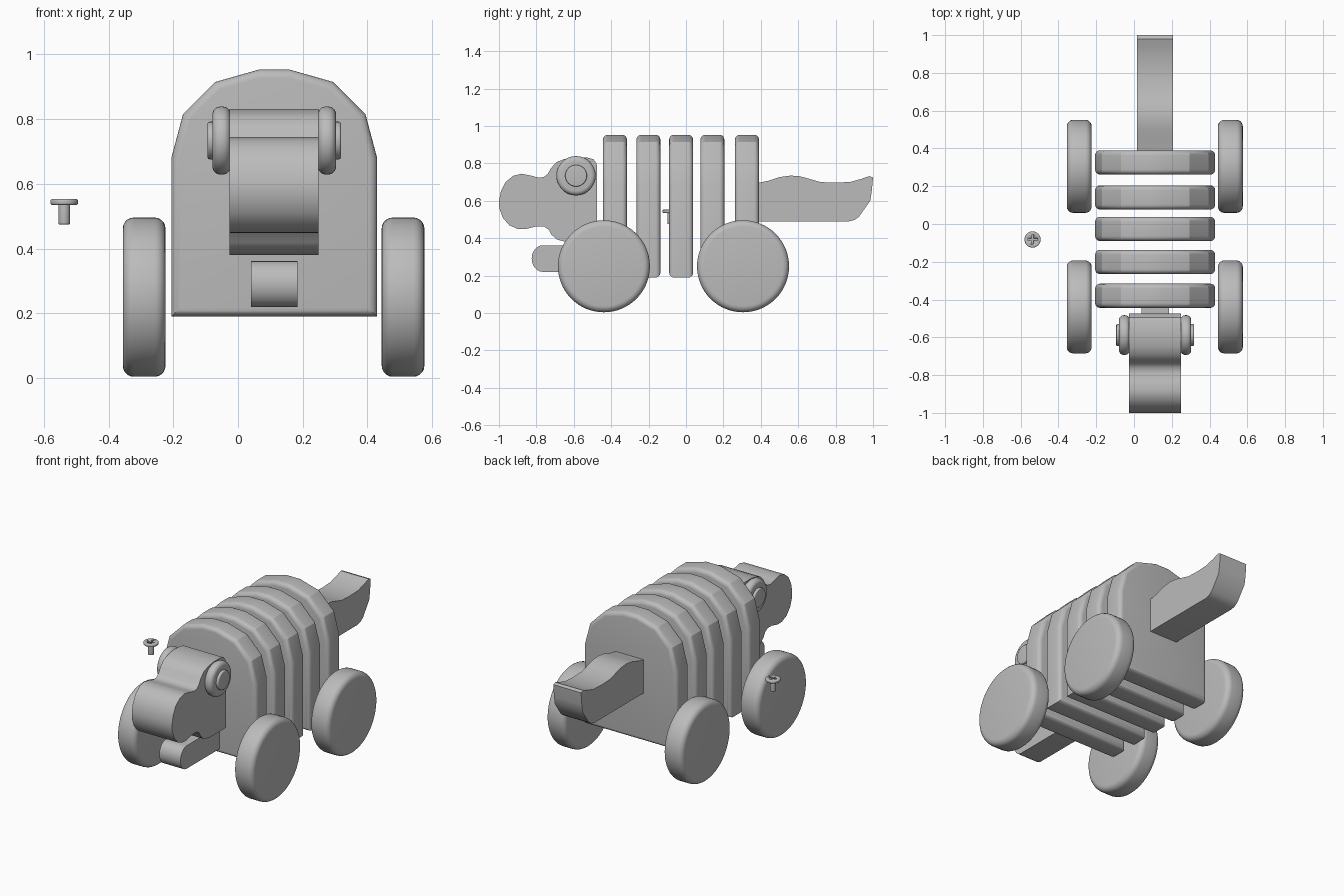
import bpy, bmesh, math
from mathutils import Matrix

cube = bpy.data.objects.get("Cube")
if cube:
    bpy.data.objects.remove(cube, do_unlink=True)

grey = bpy.data.materials.new("light grey")
grey.use_nodes = True
grey.diffuse_color = (0.5, 0.5, 0.5, 1)
grey.node_tree.nodes["Principled BSDF"].inputs["Base Color"].default_value = (0.5, 0.5, 0.5, 1)

MID = 0.112  # x of the toy's centre plane


def finish(name, bm, angle=35):
    bmesh.ops.recalc_face_normals(bm, faces=bm.faces)
    mesh = bpy.data.meshes.new(name)
    bm.to_mesh(mesh)
    bm.free()
    mesh.materials.append(grey)
    obj = bpy.data.objects.new(name, mesh)
    bpy.context.collection.objects.link(obj)
    bpy.ops.object.select_all(action='DESELECT')
    obj.select_set(True)
    bpy.context.view_layer.objects.active = obj
    bpy.ops.object.shade_smooth_by_angle(angle=math.radians(angle))
    return obj


def extrude_profile(bm, points, depth):
    """Fill the 3D points and push the face along depth."""
    face = bm.faces.new([bm.verts.new(p) for p in points])
    new = bmesh.ops.extrude_face_region(bm, geom=[face])["geom"]
    bmesh.ops.translate(bm, vec=depth, verts=[v for v in new if isinstance(v, bmesh.types.BMVert)])


def side_part(name, outline, width):
    """Side outline (y, z) extruded across the centre plane."""
    bm = bmesh.new()
    extrude_profile(bm, [(MID - width / 2, y, z) for y, z in outline], (width, 0, 0))
    return finish(name, bm)


def disc(name, centre, radius, thick, bevel, axis='X', sides=48):
    bm = bmesh.new()
    bmesh.ops.create_cone(bm, cap_ends=True, segments=sides, radius1=radius, radius2=radius, depth=thick)
    rims = [e for e in bm.edges if any(len(f.verts) > 4 for f in e.link_faces)]
    bmesh.ops.bevel(bm, geom=rims, offset=bevel, segments=5, profile=0.5, affect='EDGES')
    if axis == 'X':
        bm.transform(Matrix.Rotation(math.pi / 2, 4, 'Y'))
    bm.transform(Matrix.Translation(centre))
    return finish(name, bm)


# Body: five arched slabs with rounded rims
arch = [(0.318, 0.19), (0.318, 0.68), (0.282, 0.815), (0.182, 0.915), (0.048, 0.953)]
outline = arch + [(-x, z) for x, z in reversed(arch)]
for i, y in enumerate((-0.38, -0.201, -0.026, 0.141, 0.326)):
    bm = bmesh.new()
    extrude_profile(bm, [(MID + x, y - 0.064, z) for x, z in outline], (0, 0.128, 0))
    rims = [e for e in bm.edges if abs(e.verts[0].co.y - e.verts[1].co.y) < 0.01]
    bmesh.ops.bevel(bm, geom=rims, offset=0.026, segments=5, profile=0.5, affect='EDGES')
    finish(f"body_slab_{i + 1}", bm, 22)

# Head with a rounded snout
side_part("head", [
    (-0.475, 0.38), (-0.64, 0.38), (-0.69, 0.393), (-0.72, 0.42), (-0.735, 0.447), (-0.76, 0.463),
    (-0.80, 0.463), (-0.86, 0.448), (-0.90, 0.45), (-0.945, 0.469), (-0.98, 0.51), (-0.998, 0.56),
    (-1.0, 0.60), (-0.99, 0.65), (-0.965, 0.70), (-0.925, 0.733), (-0.88, 0.745), (-0.83, 0.735),
    (-0.79, 0.724), (-0.76, 0.727), (-0.74, 0.743), (-0.72, 0.777), (-0.69, 0.808), (-0.65, 0.823),
    (-0.60, 0.832), (-0.53, 0.832), (-0.495, 0.822), (-0.478, 0.80), (-0.475, 0.77)], 0.275)

# Lower jaw with a rounded front
jaw = [(-0.44, 0.22), (-0.44, 0.362)]
for i in range(13):
    a = math.pi / 2 + math.pi * i / 12
    jaw.append((-0.765 + 0.06 * math.cos(a), 0.291 + 0.071 * math.sin(a)))
side_part("lower_jaw", jaw, 0.145)

# Tail
side_part("tail", [
    (0.38, 0.49), (0.87, 0.49), (0.90, 0.497), (0.925, 0.515), (0.985, 0.60), (0.993, 0.65), (1.0, 0.725),
    (0.98, 0.732), (0.94, 0.718), (0.88, 0.701), (0.80, 0.697), (0.72, 0.70), (0.66, 0.717),
    (0.61, 0.731), (0.56, 0.735), (0.50, 0.727), (0.44, 0.707), (0.38, 0.695)], 0.19)

# Eyes and wheels on both sides
for side, s in (("left", 1), ("right", -1)):
    disc(f"{side}_eye", (MID + s * 0.163, -0.588, 0.734), 0.105, 0.056, 0.024)
    disc(f"{side}_pupil", (MID + s * 0.175, -0.588, 0.734), 0.058, 0.062, 0.006)
    for end, y in (("front", -0.439), ("back", 0.305)):
        disc(f"{side}_{end}_wheel", (MID - 0.002 + s * 0.4, y, 0.25), 0.246, 0.132, 0.034, sides=64)

# Loose screw with a cross recess
sx, sy = -0.537, -0.082
disc("screw_shaft", (sx, sy, 0.508), 0.018, 0.066, 0.002, 'Z', 24)
head = disc("screw_head", (sx, sy, 0.544), 0.043, 0.018, 0.006, 'Z', 32)
for lx, ly in ((0.05, 0.012), (0.012, 0.05)):
    bm = bmesh.new()
    bmesh.ops.create_cube(bm, size=1)
    bm.transform(Matrix.Translation((sx, sy, 0.553)) @ Matrix.Diagonal((lx, ly, 0.02, 1)))
    cutter = finish("slot_cutter", bm)
    cutter.hide_render = True
    cut = head.modifiers.new("slot", 'BOOLEAN')
    cut.operation, cut.object = 'DIFFERENCE', cutter
    bpy.context.view_layer.objects.active = head
    bpy.ops.object.modifier_apply(modifier=cut.name)
    bpy.data.objects.remove(cutter, do_unlink=True)
